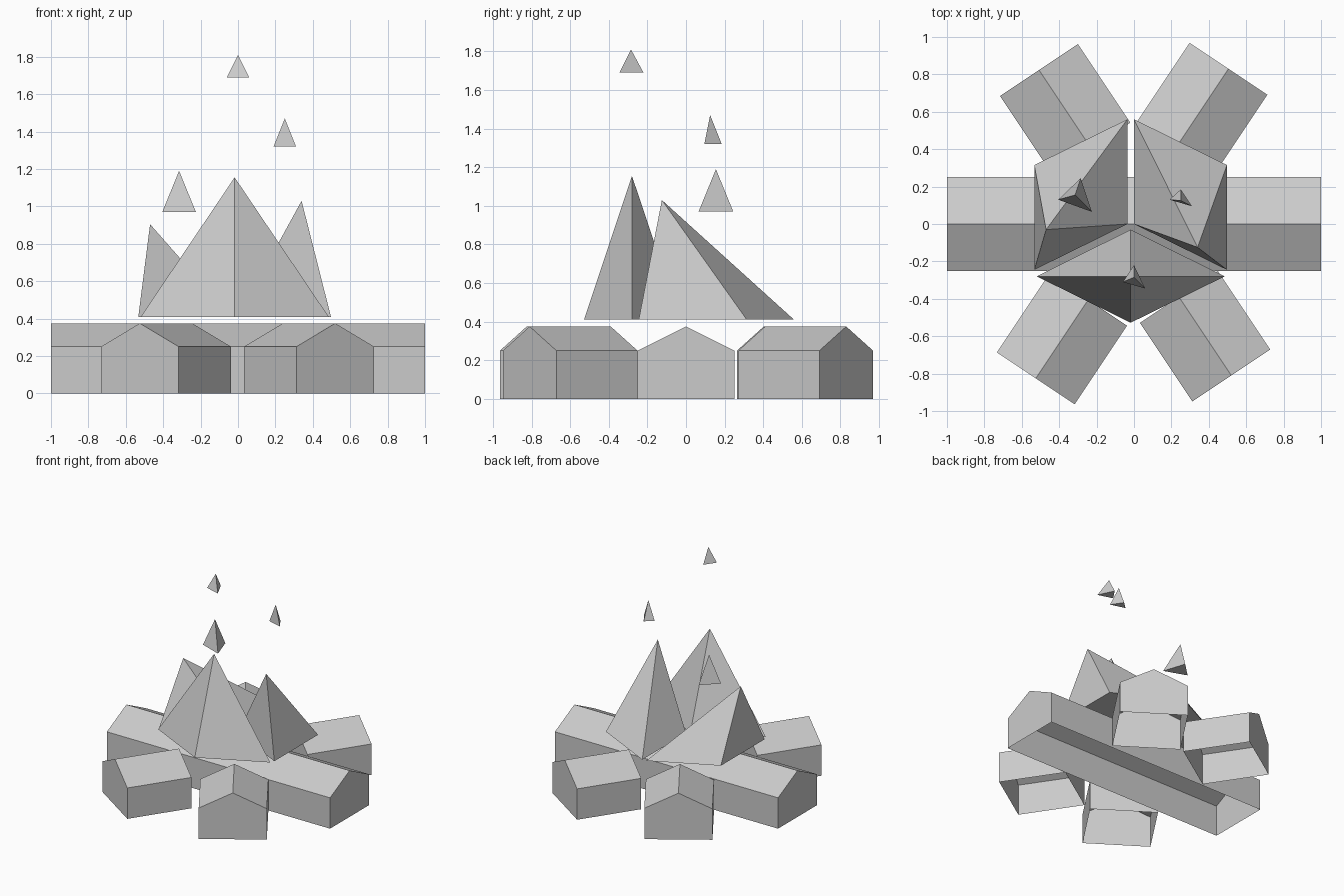
import bpy
import bmesh
from math import radians

if "Cube" in bpy.data.objects:
    bpy.data.objects.remove(bpy.data.objects["Cube"], do_unlink=True)

GREY = (0.6, 0.6, 0.6, 1)
grey = bpy.data.materials.new("plain grey")
grey.use_nodes = True
grey.diffuse_color = GREY
grey.node_tree.nodes["Principled BSDF"].inputs["Base Color"].default_value = GREY


def add_object(name, bm):
    bmesh.ops.recalc_face_normals(bm, faces=bm.faces)
    mesh = bpy.data.meshes.new(name)
    bm.to_mesh(mesh)
    bm.free()
    mesh.materials.append(grey)
    obj = bpy.data.objects.new(name, mesh)
    bpy.context.collection.objects.link(obj)
    return obj


# Log: ridged profile swept along its length, with an open underside
def add_log(name, x, y, heading, length):
    profile = [(-0.25, 0), (-0.25, 0.25), (0, 0.375), (0.25, 0.25), (0.25, 0)]
    bm = bmesh.new()
    start, end = ([bm.verts.new((side * length / 2, py, pz)) for py, pz in profile]
                  for side in (-1, 1))
    bm.faces.new(start)
    bm.faces.new(end)
    for i in range(len(profile) - 1):
        bm.faces.new((start[i], start[i + 1], end[i + 1], end[i]))
    log = add_object(name, bm)
    log.location = (x, y, 0)
    log.rotation_euler.z = radians(heading)


# Flame: pyramid with a flat base outline and an offset tip
def add_flame(name, outline, base_z, tip):
    bm = bmesh.new()
    base = [bm.verts.new((x, y, base_z)) for x, y in outline]
    top = bm.verts.new(tip)
    bm.faces.new(base)
    for i, vert in enumerate(base):
        bm.faces.new((vert, base[(i + 1) % len(base)], top))
    add_object(name, bm)


# Long middle log with four short logs fanned around it
add_log("middle_log", 0, 0, 0, 2)
add_log("front_left_log", 0.38, -0.60, -56.3, 0.505)
add_log("front_right_log", -0.385, -0.615, -123.7, 0.505)
add_log("back_left_log", 0.365, 0.62, 56.3, 0.505)
add_log("back_right_log", -0.368, 0.613, 123.7, 0.505)

# Three large flames with four-sided bases
add_flame("front_flame",
          [(-0.52, -0.28), (-0.018, -0.528), (0.485, -0.28), (-0.018, -0.03)],
          0.41, (-0.018, -0.28, 1.155))
add_flame("left_flame",
          [(0, 0), (0.497, -0.245), (0.497, 0.315), (0, 0.56)],
          0.41, (0.34, -0.125, 1.03))
add_flame("right_flame",
          [(-0.035, 0), (-0.533, -0.245), (-0.533, 0.315), (-0.035, 0.56)],
          0.41, (-0.47, -0.03, 0.905))

# Three small sparks with three-sided bases
add_flame("top_spark", [(-0.06, -0.31), (0.06, -0.345), (0, -0.22)],
          1.69, (0, -0.285, 1.81))
add_flame("left_spark", [(0.19, 0.13), (0.31, 0.095), (0.25, 0.185)],
          1.32, (0.25, 0.125, 1.47))
add_flame("right_spark", [(-0.405, 0.13), (-0.225, 0.065), (-0.285, 0.245)],
          0.97, (-0.315, 0.155, 1.19))
